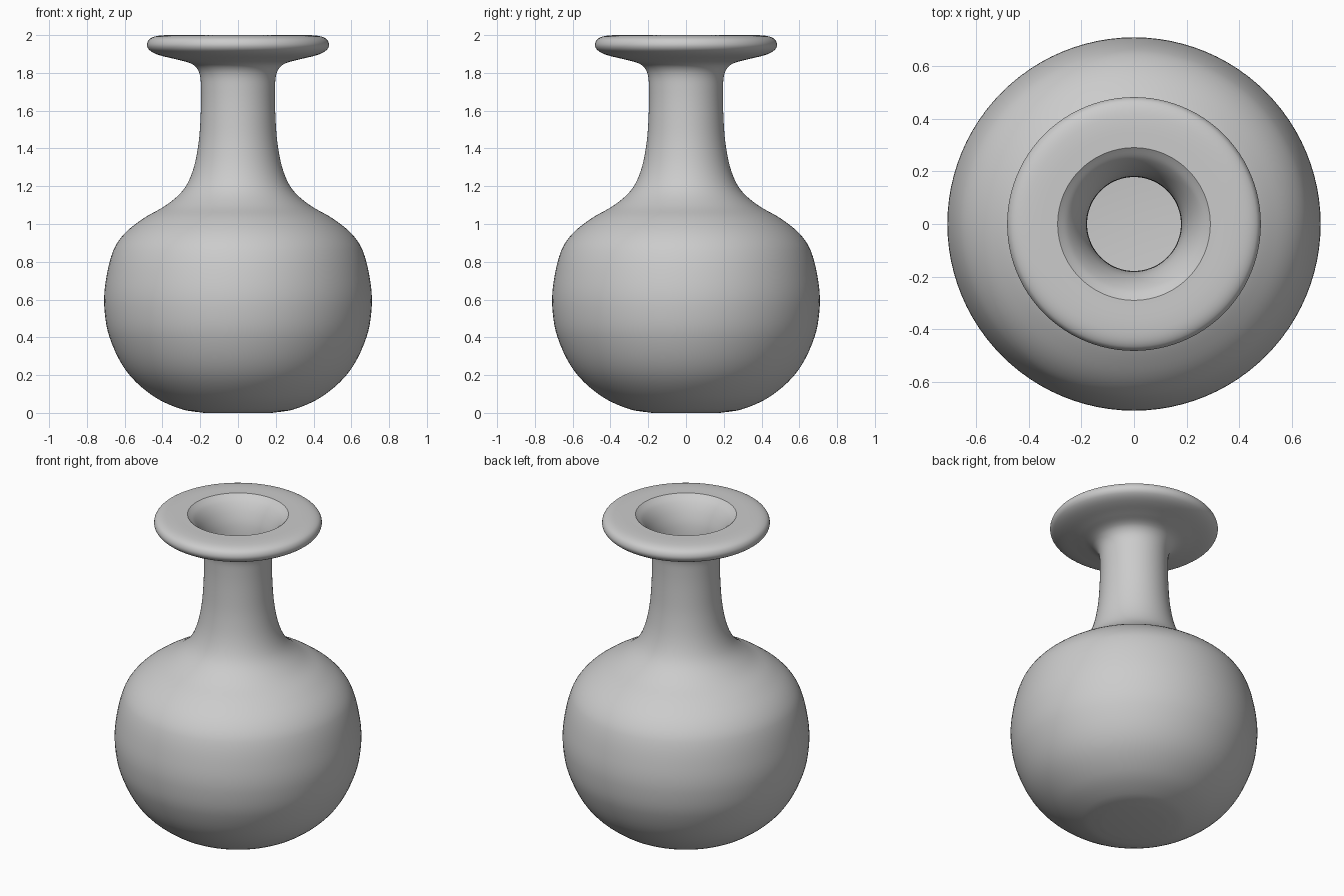
import bpy
import bmesh
import math
from mathutils import Vector, geometry

SEGMENTS = 96
STEPS = 6

old = bpy.data.objects.get("Cube")
if old:
    bpy.data.objects.remove(old, do_unlink=True)


def smooth_curve(points):
    """Rounded curve through (radius, height) points."""
    pts = [Vector((r, 0, z)) for r, z in points]
    ends = [pts[0]] + pts + [pts[-1]]
    curve = []
    for before, a, b, after in zip(ends, ends[1:], ends[2:], ends[3:]):
        span = (b - a).length
        ta = (b - before).normalized() * span / 3
        tb = (after - a).normalized() * span / 3
        curve += geometry.interpolate_bezier(a, a + ta, b - tb, b, STEPS)[:-1]
    return curve + [pts[-1]]


def lathe(name, profile):
    """Revolve a profile that starts and ends on the axis."""
    bm = bmesh.new()
    verts = [bm.verts.new(p) for p in profile]
    edges = [bm.edges.new(pair) for pair in zip(verts, verts[1:])]
    bmesh.ops.spin(bm, geom=verts + edges, cent=(0, 0, 0), axis=(0, 0, 1),
                   angle=math.tau, steps=SEGMENTS, use_merge=True)
    bmesh.ops.remove_doubles(bm, verts=bm.verts, dist=0.0005)
    bmesh.ops.recalc_face_normals(bm, faces=bm.faces)
    mesh = bpy.data.meshes.new(name)
    bm.to_mesh(mesh)
    bm.free()
    obj = bpy.data.objects.new(name, mesh)
    bpy.context.collection.objects.link(obj)
    bpy.ops.object.select_all(action="DESELECT")
    obj.select_set(True)
    bpy.context.view_layer.objects.active = obj
    bpy.ops.object.shade_smooth_by_angle(angle=math.radians(30))


# Outside: flat foot, round belly, neck and flared lip
outer = smooth_curve([
    (0.18, 0), (0.3, 0.02), (0.45, 0.09), (0.59, 0.22), (0.68, 0.4),
    (0.708, 0.56), (0.7, 0.7), (0.66, 0.86), (0.6, 0.95), (0.5, 1.03),
    (0.38, 1.1), (0.29, 1.18), (0.24, 1.28), (0.21, 1.42), (0.198, 1.57),
    (0.196, 1.72), (0.205, 1.8), (0.24, 1.845), (0.32, 1.87), (0.42, 1.895),
    (0.468, 1.92), (0.482, 1.95), (0.465, 1.982), (0.41, 1.998), (0.29, 2)])

# Inside: creased mouth, funnel, thin walled neck and belly
inner = smooth_curve([
    (0.29, 2), (0.25, 1.965), (0.215, 1.91), (0.19, 1.84), (0.18, 1.75),
    (0.18, 1.57), (0.193, 1.42), (0.223, 1.27), (0.275, 1.165), (0.37, 1.08),
    (0.49, 1.01), (0.585, 0.94), (0.64, 0.85), (0.682, 0.7), (0.69, 0.56),
    (0.66, 0.4), (0.575, 0.235), (0.44, 0.108), (0.3, 0.04), (0.18, 0.02)])

axis_foot, axis_floor = Vector((0, 0, 0)), Vector((0, 0, 0.02))
lathe("vase", [axis_foot] + outer + inner[1:] + [axis_floor])
